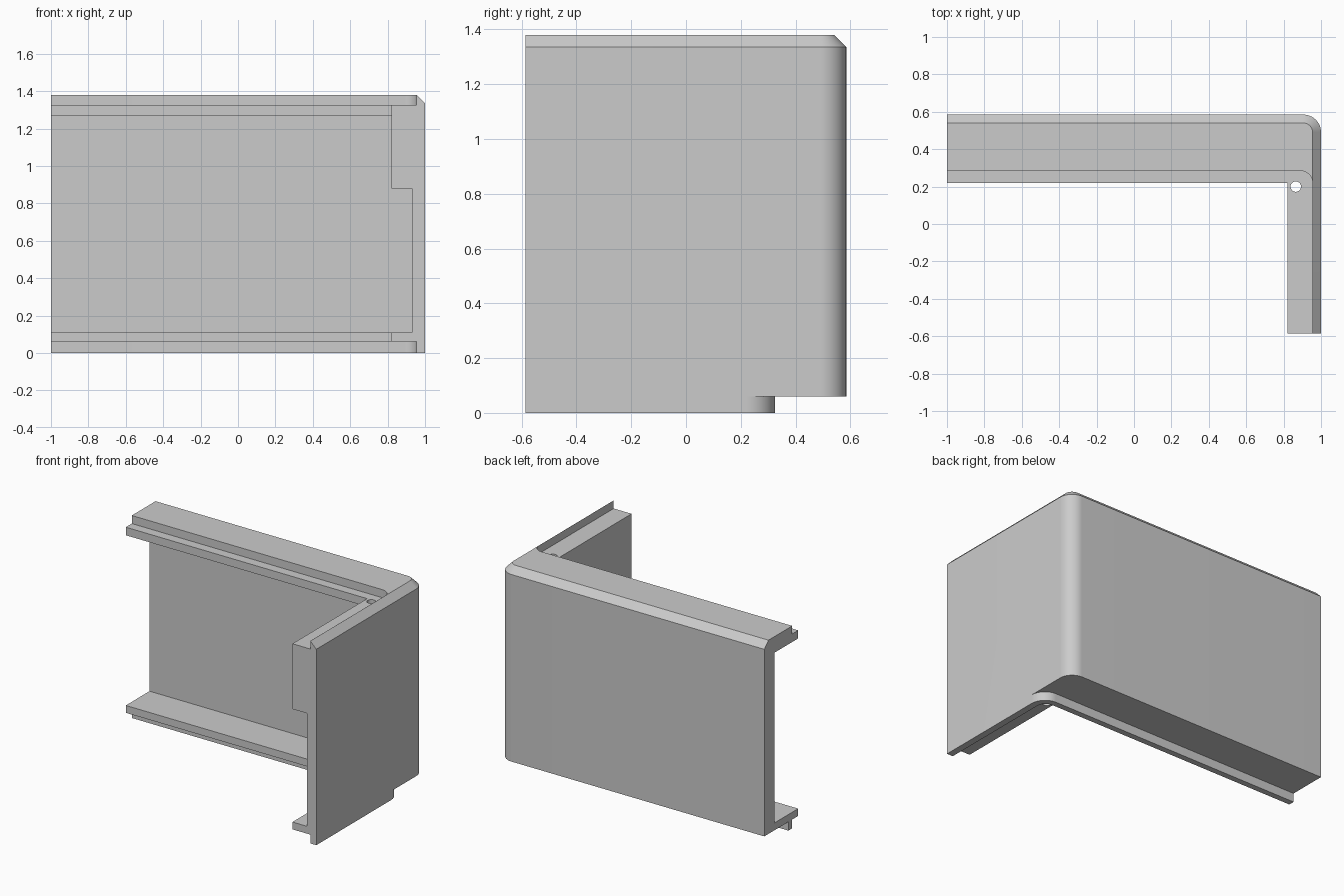
import bpy, bmesh, math

if "Cube" in bpy.data.objects:
    bpy.data.objects.remove(bpy.data.objects["Cube"])


def arc(cx, cy, r, a0, a1, n=16):
    """Points on an arc, angles in degrees."""
    return [(cx + r * math.cos(math.radians(a0 + (a1 - a0) * i / n)),
             cy + r * math.sin(math.radians(a0 + (a1 - a0) * i / n)))
            for i in range(n + 1)]


def loft(name, layers):
    """Closed solid through outlines of equal length: [(outline, z), ...]."""
    bm = bmesh.new()
    rings = [[bm.verts.new((x, y, z)) for x, y in pts] for pts, z in layers]
    n = len(rings[0])
    bm.faces.new(rings[0])
    bm.faces.new(rings[-1])
    for a, b in zip(rings, rings[1:]):
        for i in range(n):
            j = (i + 1) % n
            bm.faces.new((a[i], a[j], b[j], b[i]))
    bmesh.ops.recalc_face_normals(bm, faces=bm.faces)
    mesh = bpy.data.meshes.new(name)
    bm.to_mesh(mesh)
    bm.free()
    ob = bpy.data.objects.new(name, mesh)
    bpy.context.collection.objects.link(ob)
    return ob


def prism(name, pts, z0, z1):
    return loft(name, [(pts, z0), (pts, z1)])


def rect(x0, x1, y0, y1):
    return [(x0, y0), (x1, y0), (x1, y1), (x0, y1)]


def corner_outline(inset):
    """L-shaped plan with a rounded outer corner, outer sides moved in."""
    return ([(0.82, -0.585), (1 - inset, -0.585)]
            + arc(0.905, 0.49, 0.095 - inset, 0, 90)
            + [(-1, 0.585 - inset), (-1, 0.22), (0.82, 0.22)])


# L-shaped corner panel with a chamfered top edge
panel = loft("corner_panel", [(corner_outline(0), 0.0),
                              (corner_outline(0), 1.335),
                              (corner_outline(0.045), 1.38)])

# Plan of the rebate inside the top and bottom lips
inner = ([(-1.1, -0.7), (0.9545, -0.7)] + arc(0.89, 0.22, 0.0645, 0, 90)
         + [(-1.1, 0.2845)])
# Plan of the rebate outside the bottom rib
outer = ([(-1.1, 0.7), (-1.1, 0.325)] + arc(0.895, 0.22, 0.105, 90, 0)
         + [(1.1, 0.22), (1.1, 0.7)])

cutters = [
    prism("bottom_inner_rebate", inner, -0.1, 0.06),
    prism("bottom_outer_rebate", outer, -0.1, 0.06),
    prism("top_rebate", inner, 1.325, 1.5),
    prism("upper_cavity", rect(-1.1, 0.82, -0.7, 0.475), 0.5, 1.27),
    prism("lower_cavity", rect(-1.1, 0.93, -0.7, 0.475), 0.11, 0.88),
    prism("pin_hole", arc(0.865, 0.2, 0.028, 0, 345, 23), -0.2, 1.6),
]

bpy.context.view_layer.objects.active = panel
panel.select_set(True)
for c in cutters:
    c.hide_render = True
    mod = panel.modifiers.new(c.name, 'BOOLEAN')
    mod.operation = 'DIFFERENCE'
    mod.solver = 'EXACT'
    mod.object = c
    bpy.ops.object.modifier_apply(modifier=mod.name)
for c in cutters:
    bpy.data.objects.remove(c, do_unlink=True)

# Single grey finish
grey = bpy.data.materials.new("light_grey")
grey.diffuse_color = (0.6, 0.6, 0.6, 1)
grey.use_nodes = True
grey.node_tree.nodes["Principled BSDF"].inputs["Base Color"].default_value = grey.diffuse_color
panel.data.materials.clear()
panel.data.materials.append(grey)
bpy.ops.object.shade_smooth_by_angle(angle=math.radians(30))
